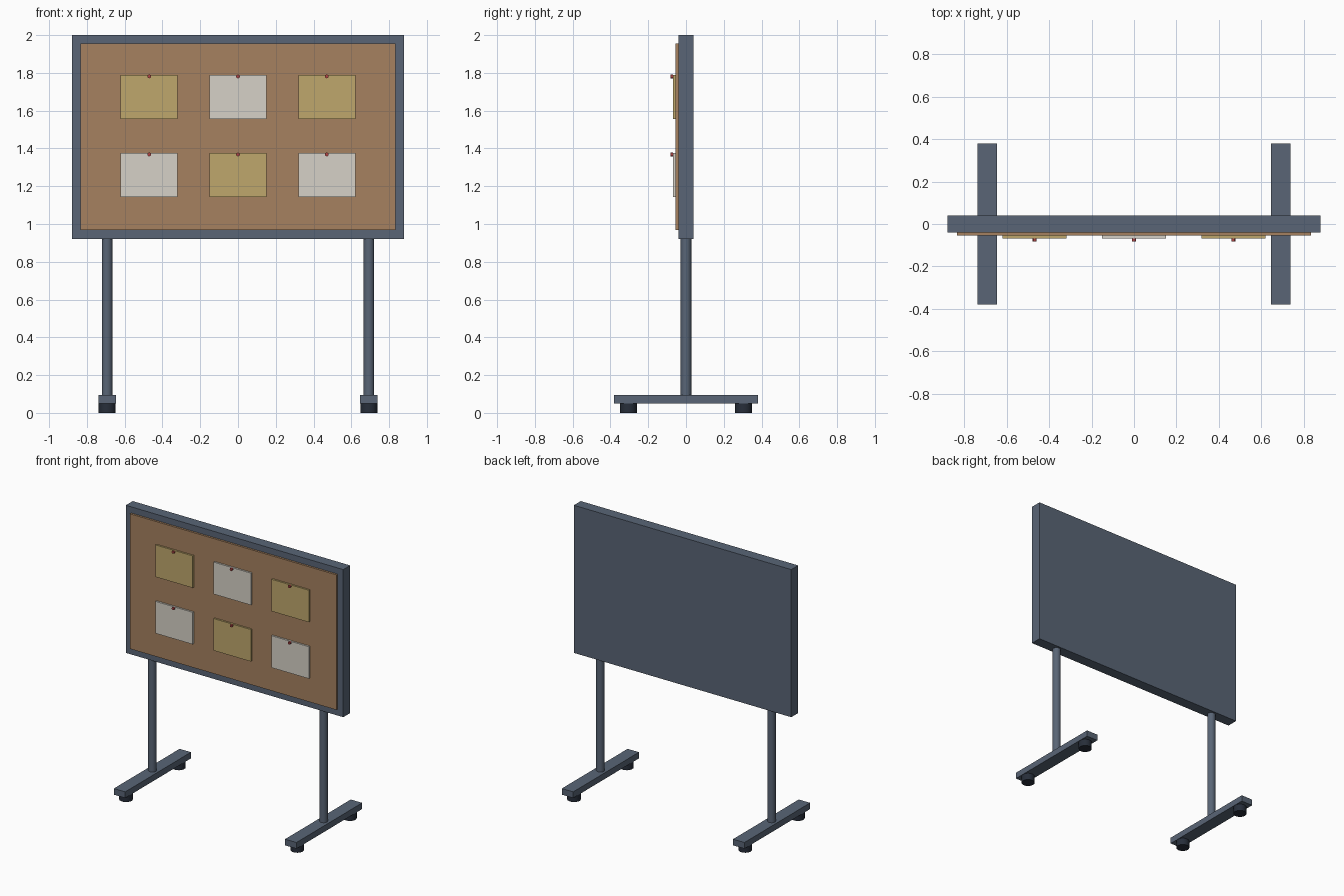
import bpy

if "Cube" in bpy.data.objects:
    bpy.data.objects.remove(bpy.data.objects["Cube"])


def material(name, r, g, b):
    m = bpy.data.materials.new(name)
    m.diffuse_color = (r, g, b, 1)
    m.use_nodes = True
    m.node_tree.nodes["Principled BSDF"].inputs["Base Color"].default_value = m.diffuse_color
    return m


SLATE = material("slate_metal", 0.10, 0.13, 0.18)
RUBBER = material("dark_rubber", 0.02, 0.027, 0.042)
CORK = material("cork", 0.38, 0.22, 0.115)
CREAM = material("yellow_paper", 0.52, 0.39, 0.15)
WHITE = material("white_paper", 0.67, 0.64, 0.57)
RED = material("red_pin", 0.42, 0.06, 0.06)


def finish(name, mat):
    ob = bpy.context.object
    ob.name = name
    ob.data.materials.append(mat)
    return ob


def box(name, lo, hi, mat):
    centre = [(a + b) / 2 for a, b in zip(lo, hi)]
    bpy.ops.mesh.primitive_cube_add(size=1, location=centre)
    bpy.context.object.scale = [b - a for a, b in zip(lo, hi)]
    bpy.ops.object.transform_apply(location=False, rotation=False, scale=True)
    return finish(name, mat)


def cylinder(name, centre, radius, depth, mat, rotation=(0, 0, 0), sides=20):
    bpy.ops.mesh.primitive_cylinder_add(vertices=sides, radius=radius, depth=depth,
                                        location=centre, rotation=rotation)
    bpy.ops.object.shade_smooth_by_angle()
    return finish(name, mat)


# Board: solid framed panel with a raised cork face
box("board_frame", (-0.88, -0.04, 0.92), (0.88, 0.04, 2.0), SLATE)
box("cork_face", (-0.835, -0.055, 0.967), (0.835, -0.04, 1.955), CORK)

# Pinned notes in alternating colours
for row, z in enumerate((1.673, 1.26)):
    for col, x in enumerate((-0.47, 0, 0.47)):
        tag = f"{row + 1}_{col + 1}"
        box(f"note_{tag}", (x - 0.151, -0.068, z - 0.117), (x + 0.151, -0.055, z + 0.117),
            WHITE if (row + col) % 2 else CREAM)
        cylinder(f"pin_{tag}", (x, -0.075, z + 0.108), 0.01, 0.013, RED,
                 rotation=(1.570796, 0, 0), sides=12)

# Stand: post, foot bar and two round castors on each side
for side, x in (("left", -0.693), ("right", 0.693)):
    cylinder(f"{side}_post", (x, 0, 0.51), 0.028, 0.84, SLATE)
    box(f"{side}_foot", (x - 0.046, -0.38, 0.05), (x + 0.046, 0.38, 0.095), SLATE)
    for end, y in (("front", -0.305), ("back", 0.305)):
        cylinder(f"{side}_{end}_castor", (x, y, 0.026), 0.045, 0.052, RUBBER)
